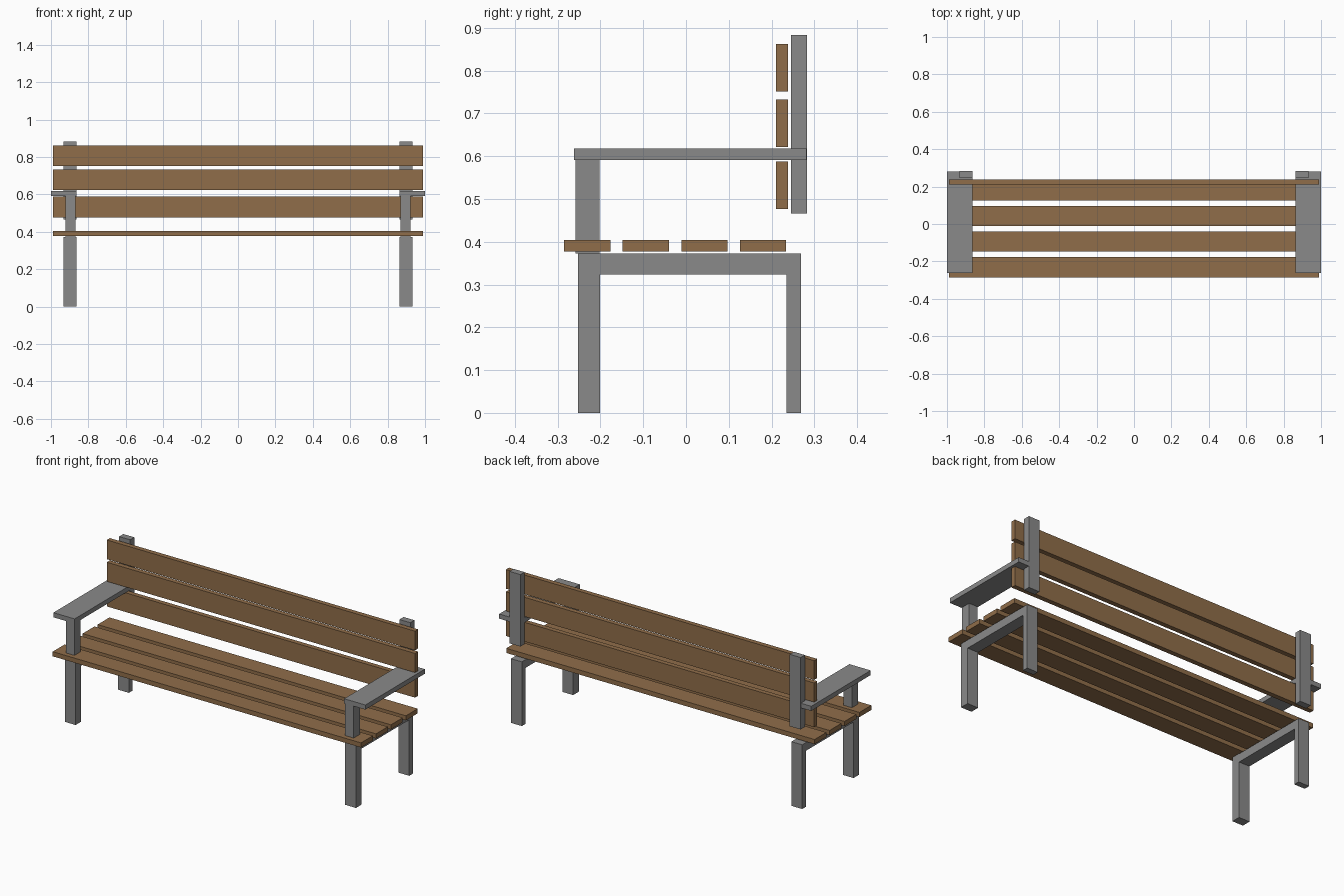
import bpy

if "Cube" in bpy.data.objects:
    bpy.data.objects.remove(bpy.data.objects["Cube"])


def material(name, rgb):
    m = bpy.data.materials.new(name)
    m.diffuse_color = (*rgb, 1.0)
    m.use_nodes = True
    m.node_tree.nodes["Principled BSDF"].inputs["Base Color"].default_value = m.diffuse_color
    return m


wood = material("brown wood", (0.28, 0.155, 0.068))
metal = material("grey frame", (0.255, 0.255, 0.255))


def box(name, x, y, z, mat):
    """Box spanning the given (min, max) ranges."""
    bpy.ops.mesh.primitive_cube_add(size=1)
    o = bpy.context.object
    o.name = name
    o.location = [(r[0] + r[1]) / 2 for r in (x, y, z)]
    o.scale = [r[1] - r[0] for r in (x, y, z)]
    bpy.ops.object.transform_apply(location=True, rotation=False, scale=True)
    o.data.materials.append(mat)
    return o


SLAT_X = (-0.988, 0.988)

# Seat slats
for i in range(4):
    y = -0.285 + i * 0.137
    box(f"seat_slat_{i + 1}", SLAT_X, (y, y + 0.108), (0.377, 0.404), wood)

# Backrest slats
for i, z in enumerate((0.477, 0.622, 0.751)):
    box(f"back_slat_{i + 1}", SLAT_X, (0.21, 0.238), (z, z + 0.111), wood)

# Frame parts: x range on the right side, y range, z range
frame = {
    "front_leg": ((0.864, 0.933), (-0.253, -0.201), (0, 0.372)),
    "back_leg": ((0.864, 0.933), (0.235, 0.269), (0, 0.372)),
    "seat_rail": ((0.864, 0.933), (-0.201, 0.235), (0.324, 0.372)),
    "arm_support": ((0.868, 0.922), (-0.258, -0.202), (0.372, 0.591)),
    "armrest": ((0.864, 1.0), (-0.262, 0.282), (0.591, 0.618)),
    "back_post": ((0.863, 0.933), (0.245, 0.283), (0.466, 0.883)),
}
for name, (x, y, z) in frame.items():
    box(name + "_right", x, y, z, metal)
    box(name + "_left", (-x[1], -x[0]), y, z, metal)
